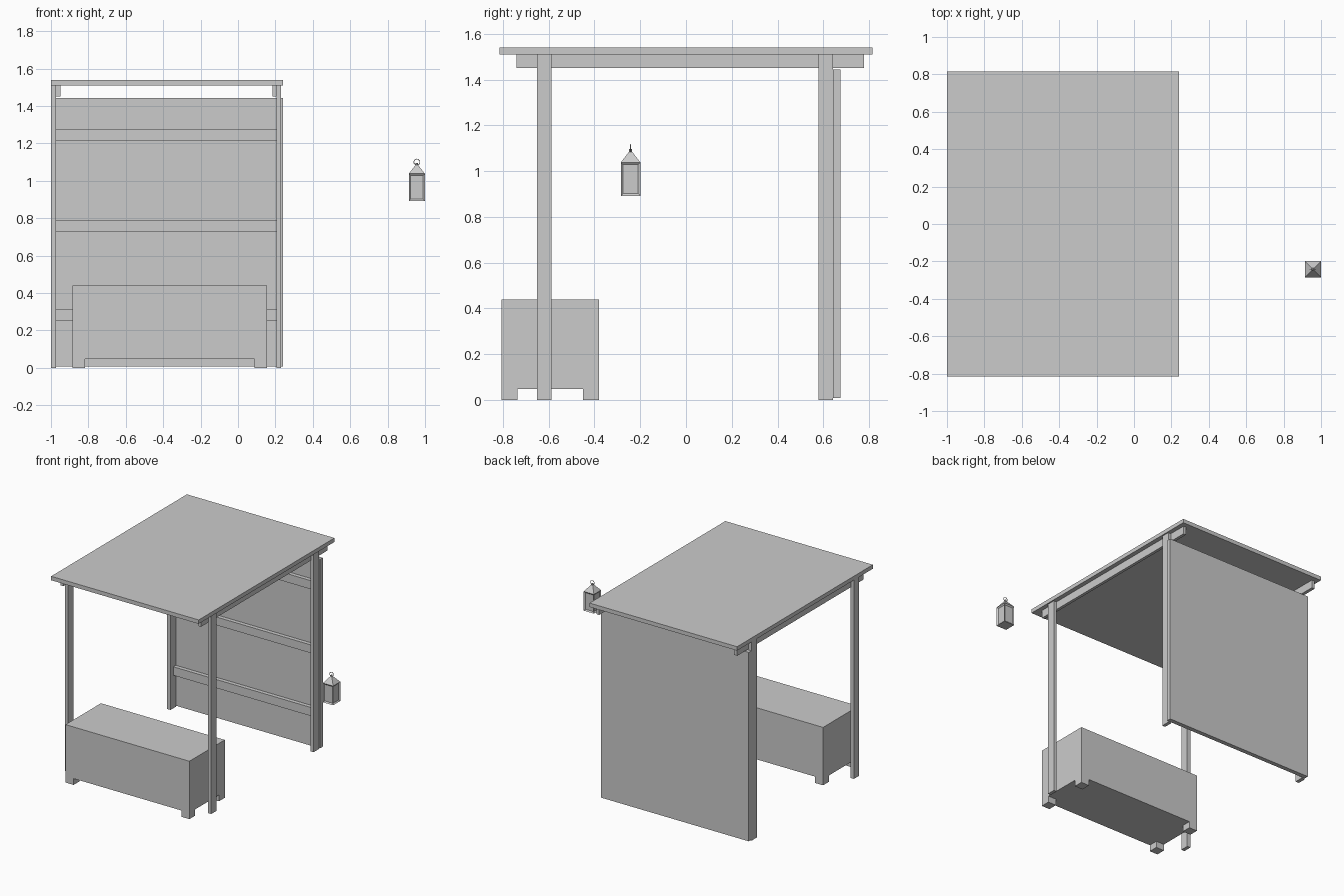
import bpy, bmesh
from math import pi
from mathutils import Matrix

if "Cube" in bpy.data.objects:
    bpy.data.objects.remove(bpy.data.objects["Cube"])


def finish(name, bm):
    bmesh.ops.recalc_face_normals(bm, faces=bm.faces)
    me = bpy.data.meshes.new(name)
    bm.to_mesh(me)
    bm.free()
    ob = bpy.data.objects.new(name, me)
    bpy.context.collection.objects.link(ob)
    return ob


def box(name, x, y, z):
    bm = bmesh.new()
    size = [b - a for a, b in (x, y, z)]
    mid = [(a + b) / 2 for a, b in (x, y, z)]
    m = Matrix.Translation(mid) @ Matrix.Diagonal((*size, 1))
    bmesh.ops.create_cube(bm, size=1, matrix=m)
    return finish(name, bm)


# roof and back wall
box("roof", (-1, 0.24), (-0.815, 0.815), (1.51, 1.54))
box("back_wall", (-1, 0.24), (0.642, 0.675), (0.008, 1.443))

# posts, with roof beams on their inner faces
for side, px, bx in (("left", (-1, -0.972), (-0.975, -0.95)),
                     ("right", (0.205, 0.23), (0.185, 0.207))):
    box(side + "_front_post", px, (-0.65, -0.587), (0, 1.51))
    box(side + "_back_post", px, (0.578, 0.642), (0, 1.51))
    box(side + "_roof_beam", bx, (-0.74, 0.778), (1.45, 1.51))

# wall rails
for i, z in enumerate(((0.25, 0.315), (0.728, 0.79), (1.213, 1.278))):
    box(f"wall_rail_{i + 1}", (-0.972, 0.205), (0.612, 0.642), z)

# bench chest on four feet
box("bench_chest", (-0.886, 0.155), (-0.805, -0.38), (0.048, 0.44))
for sx, x in (("left", (-0.886, -0.818)), ("right", (0.087, 0.155))):
    for sy, y in (("front", (-0.805, -0.735)), ("back", (-0.45, -0.38))):
        box(f"bench_{sx}_{sy}_foot", x, y, (0, 0.048))

# lantern body with recessed panes
cx, cy, h = 0.956, -0.242, 0.043
body = box("lantern_body", (cx - h, cx + h), (cy - h, cy + h), (0.892, 1.038))
bm = bmesh.new()
bm.from_mesh(body.data)
sides = [f for f in bm.faces if abs(f.normal.z) < 0.5]
bmesh.ops.inset_individual(bm, faces=sides, thickness=0.014)
for f in sides:
    bmesh.ops.translate(bm, verts=f.verts, vec=f.normal * -0.008)
bm.to_mesh(body.data)
bm.free()

# lantern pyramid cap
bm = bmesh.new()
bmesh.ops.create_cone(bm, cap_ends=True, segments=4, radius1=h * 2 ** 0.5,
                      radius2=0.01, depth=0.046,
                      matrix=Matrix.Translation((cx, cy, 1.061)) @ Matrix.Rotation(pi / 4, 4, 'Z'))
finish("lantern_cap", bm)

# lantern knob
bm = bmesh.new()
bmesh.ops.create_cone(bm, cap_ends=True, segments=8, radius1=0.007, radius2=0.006,
                      depth=0.014, matrix=Matrix.Translation((cx, cy, 1.089)))
finish("lantern_knob", bm)

# hanging ring
bpy.ops.mesh.primitive_torus_add(location=(cx, cy, 1.1), rotation=(pi / 2, 0, 0),
                                 major_segments=20, minor_segments=6,
                                 major_radius=0.016, minor_radius=0.002)
bpy.context.object.name = "lantern_ring"
